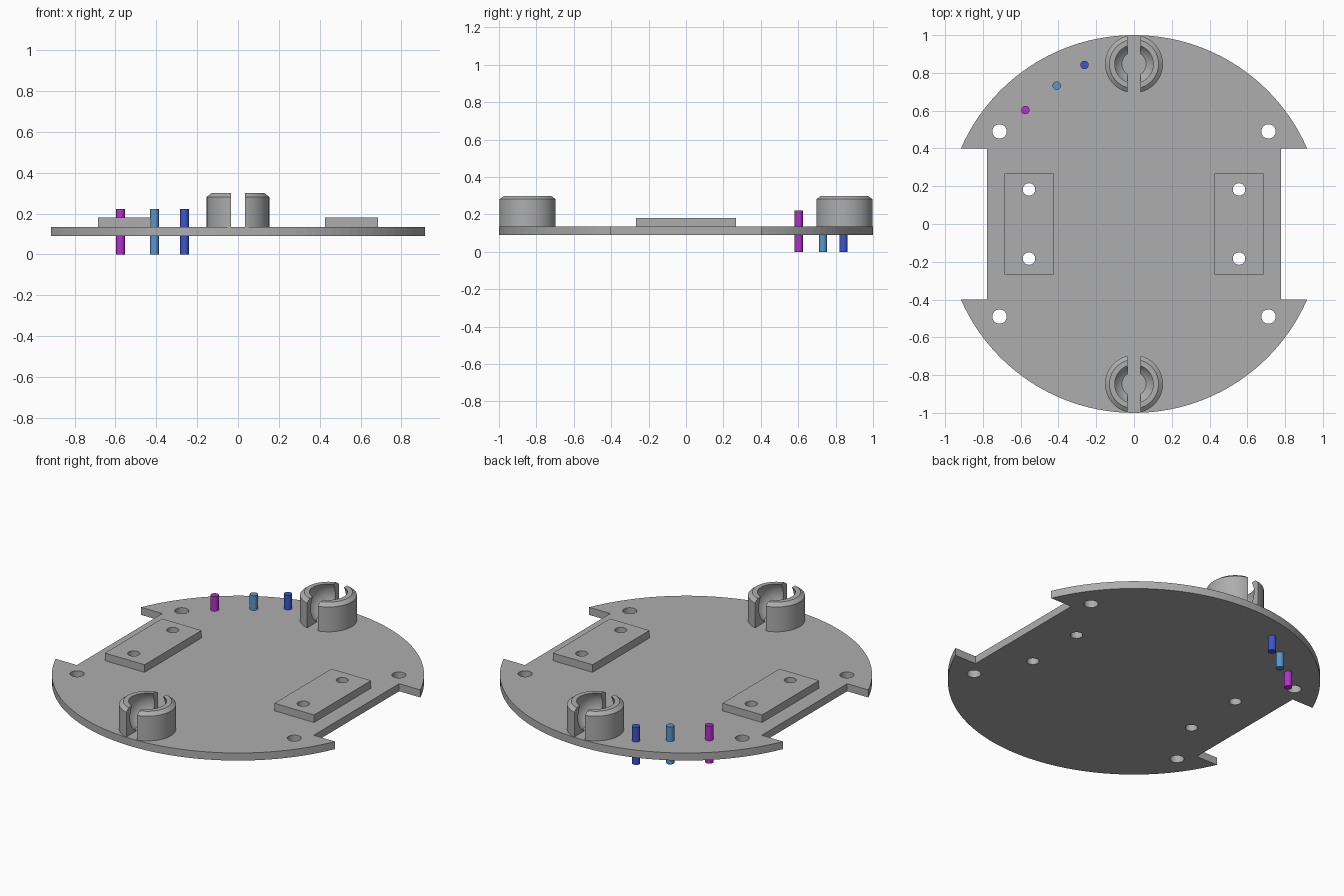
import bpy, bmesh, math

if "Cube" in bpy.data.objects:
    bpy.data.objects.remove(bpy.data.objects["Cube"])

Z0, Z1 = 0.09, 0.135            # bottom and top of the plate
PAD_TOP, RING_TOP = 0.18, 0.30


def material(name, rgb):
    m = bpy.data.materials.new(name)
    m.diffuse_color = (*rgb, 1)
    m.use_nodes = True
    m.node_tree.nodes["Principled BSDF"].inputs["Base Color"].default_value = m.diffuse_color
    return m


GREY = material("grey plastic", (0.42, 0.42, 0.42))
PURPLE = material("purple pin", (0.46, 0.03, 0.60))
LIGHT_BLUE = material("light blue pin", (0.10, 0.31, 0.62))
BLUE = material("blue pin", (0.045, 0.095, 0.60))


def add_object(name, bm, mat, smooth=False):
    bmesh.ops.recalc_face_normals(bm, faces=bm.faces[:])
    mesh = bpy.data.meshes.new(name)
    bm.to_mesh(mesh)
    bm.free()
    mesh.materials.append(mat)
    ob = bpy.data.objects.new(name, mesh)
    bpy.context.collection.objects.link(ob)
    if smooth:
        bpy.ops.object.select_all(action='DESELECT')
        ob.select_set(True)
        bpy.context.view_layer.objects.active = ob
        bpy.ops.object.shade_smooth_by_angle(angle=math.radians(25))
    return ob


def circle(cx, cy, r, n=32):
    return [(cx + r * math.cos(2 * math.pi * i / n),
             cy + r * math.sin(2 * math.pi * i / n)) for i in range(n)]


def slab(name, loops, z0, z1, mat):
    """Extrude a 2D outline (first loop) with holes (other loops)."""
    cu = bpy.data.curves.new(name + "_outline", 'CURVE')
    cu.dimensions = '2D'
    cu.fill_mode = 'BOTH'
    cu.extrude = (z1 - z0) / 2
    for pts in loops:
        s = cu.splines.new('POLY')
        s.points.add(len(pts) - 1)
        for p, (x, y) in zip(s.points, pts):
            p.co = (x, y, 0, 1)
        s.use_cyclic_u = True
    tmp = bpy.data.objects.new(name + "_outline", cu)
    bpy.context.collection.objects.link(tmp)
    dg = bpy.context.evaluated_depsgraph_get()
    mesh = bpy.data.meshes.new_from_object(tmp.evaluated_get(dg))
    bm = bmesh.new()
    bm.from_mesh(mesh)
    bpy.data.objects.remove(tmp)
    bpy.data.curves.remove(cu)
    bpy.data.meshes.remove(mesh)
    bmesh.ops.remove_doubles(bm, verts=bm.verts[:], dist=1e-5)
    for f in bm.faces:
        f.smooth = False
    bmesh.ops.translate(bm, verts=bm.verts[:], vec=(0, 0, (z0 + z1) / 2))
    return add_object(name, bm, mat)


# Round base plate with wheel notches on both sides and eight holes
a0 = math.asin(0.4)
N = 48
arc = [a0 + (math.pi - 2 * a0) * i / N for i in range(N + 1)]
top = [(math.cos(a), math.sin(a)) for a in arc]
outline = ([(0.777, 0.4)] + top + [(-0.777, 0.4), (-0.777, -0.4)]
           + [(-x, -y) for x, y in top] + [(0.777, -0.4)])
signs = [(sx, sy) for sx in (-1, 1) for sy in (-1, 1)]
holes = [circle(sx * 0.712, sy * 0.49, 0.038) for sx, sy in signs]
holes += [circle(sx * 0.556, sy * 0.183, 0.033) for sx, sy in signs]
slab("base_plate", [outline] + holes, Z0, Z1, GREY)

# Raised motor pads
for side, sx in (("left", -1), ("right", 1)):
    cx = sx * 0.556
    rect = [(cx - 0.13, -0.267), (cx + 0.13, -0.267),
            (cx + 0.13, 0.267), (cx - 0.13, 0.267)]
    pad_holes = [circle(cx, sy * 0.183, 0.033) for sy in (-1, 1)]
    slab(side + "_motor_pad", [rect] + pad_holes, Z1, PAD_TOP, GREY)


# Ball sockets: lathed ring with a spherical cavity, slit in two
def ball_socket(name, cy):
    R, zc, n = 0.12, 0.2365, 72
    lo, hi = math.asin((Z1 - zc) / R), math.asin((RING_TOP - zc) / R)
    prof = [(0.153, Z1), (0.153, 0.282), (0.130, RING_TOP)]
    for i in range(13):
        a = hi + (lo - hi) * i / 12
        prof.append((R * math.cos(a), zc + R * math.sin(a)))
    bm = bmesh.new()
    rings = []
    for k in range(n):
        t = 2 * math.pi * k / n
        rings.append([bm.verts.new((r * math.cos(t), r * math.sin(t), z))
                      for r, z in prof])
    for k in range(n):
        A, B = rings[k], rings[(k + 1) % n]
        for i in range(len(prof)):
            j = (i + 1) % len(prof)
            bm.faces.new((A[i], B[i], B[j], A[j]))
    # keep the right half, cap the cuts, mirror it
    geom = bm.verts[:] + bm.edges[:] + bm.faces[:]
    bmesh.ops.bisect_plane(bm, geom=geom, plane_co=(0.035, 0, 0),
                           plane_no=(1, 0, 0), clear_inner=True)
    rim = [e for e in bm.edges if e.is_boundary]
    bmesh.ops.edgeloop_fill(bm, edges=rim)
    dup = bmesh.ops.duplicate(bm, geom=bm.verts[:] + bm.edges[:] + bm.faces[:])
    for v in dup["geom"]:
        if isinstance(v, bmesh.types.BMVert):
            v.co.x = -v.co.x
    bmesh.ops.translate(bm, verts=bm.verts[:], vec=(0, cy, 0))
    add_object(name, bm, GREY, smooth=True)


ball_socket("front_ball_socket", -0.847)
ball_socket("back_ball_socket", 0.847)

# Coloured pins through the plate
for name, x, y, mat in (("purple_pin", -0.575, 0.603, PURPLE),
                        ("light_blue_pin", -0.409, 0.732, LIGHT_BLUE),
                        ("blue_pin", -0.262, 0.842, BLUE)):
    bm = bmesh.new()
    bmesh.ops.create_cone(bm, cap_ends=True, segments=32, radius1=0.022,
                          radius2=0.022, depth=0.222)
    bmesh.ops.translate(bm, verts=bm.verts[:], vec=(x, y, 0.111))
    add_object(name, bm, mat, smooth=True)
